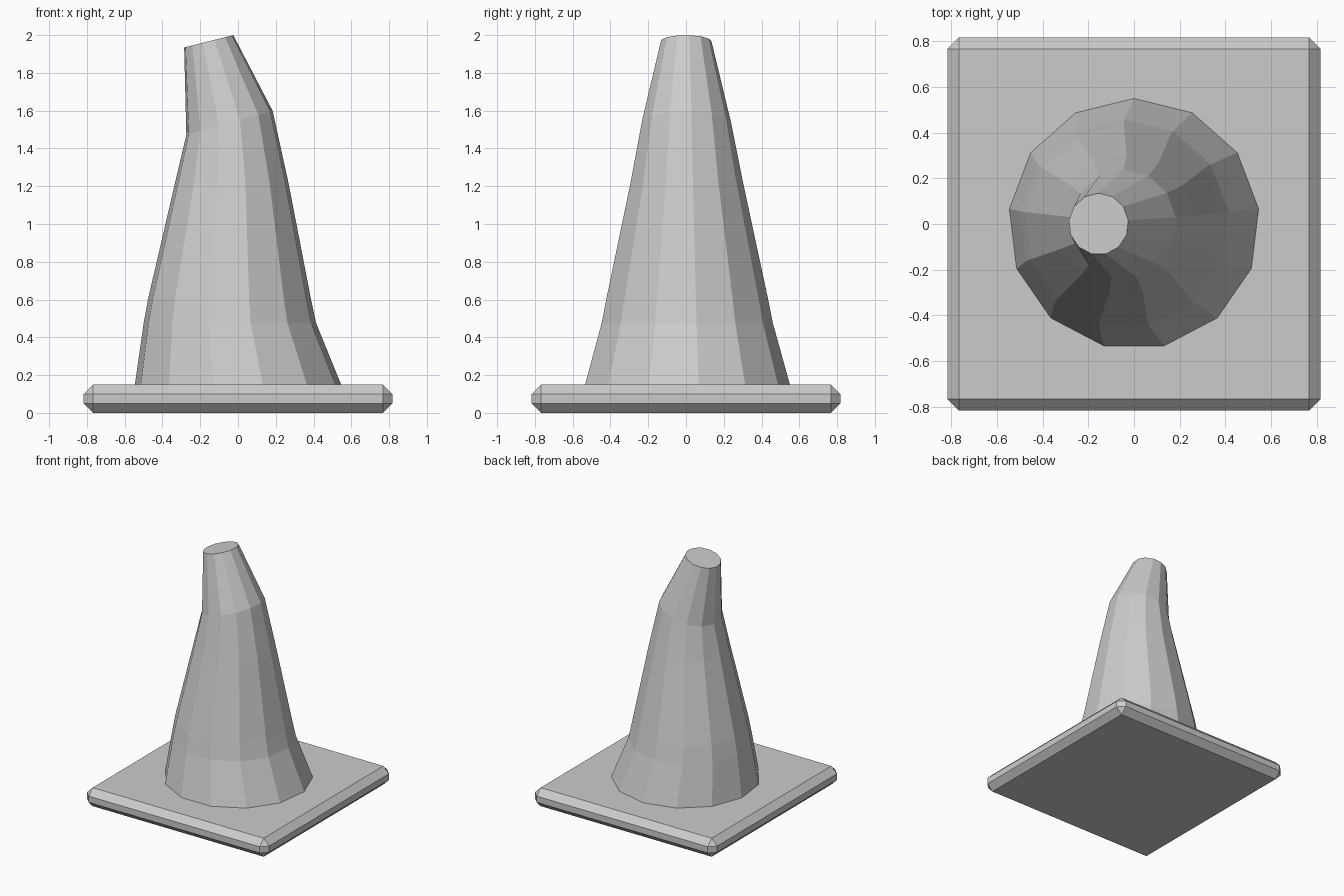
import bpy
import bmesh
from math import cos, sin, pi, radians

cube = bpy.data.objects.get("Cube")
if cube:
    bpy.data.objects.remove(cube, do_unlink=True)

grey = bpy.data.materials.new("light_grey")
grey.use_nodes = True
color = (0.6, 0.6, 0.6, 1)
grey.diffuse_color = color
grey.node_tree.nodes["Principled BSDF"].inputs["Base Color"].default_value = color


def finish(name, bm):
    bmesh.ops.recalc_face_normals(bm, faces=bm.faces)
    mesh = bpy.data.meshes.new(name)
    bm.to_mesh(mesh)
    bm.free()
    mesh.materials.append(grey)
    obj = bpy.data.objects.new(name, mesh)
    bpy.context.collection.objects.link(obj)
    return obj


# Square base with chamfered edges
bm = bmesh.new()
bmesh.ops.create_cube(bm, size=1)
bmesh.ops.scale(bm, vec=(1.635, 1.635, 0.15), verts=bm.verts)
bmesh.ops.translate(bm, vec=(0, 0, 0.075), verts=bm.verts)
bmesh.ops.bevel(bm, geom=bm.edges[:], offset=0.05, segments=1, affect='EDGES')
finish("base_plate", bm)

# Bent cone: rings of (centre x, centre z, radius, tilt in degrees)
SIDES = 13
rings = [
    (0.0, 0.15, 0.55, 0),
    (-0.043, 0.475, 0.46, 0),
    (-0.045, 0.605, 0.434, 0),
    (-0.033, 1.22, 0.302, 0),
    (-0.045, 1.535, 0.239, 15.5),
    (-0.155, 1.967, 0.135, 14),
]
bm = bmesh.new()
loops = []
for cx, cz, r, tilt in rings:
    t = radians(tilt)
    loop = []
    for i in range(SIDES):
        a = pi / 2 + 2 * pi * i / SIDES
        loop.append(bm.verts.new((cx + r * cos(a) * cos(t), r * sin(a),
                                  cz + r * cos(a) * sin(t))))
    loops.append(loop)
for low, high in zip(loops, loops[1:]):
    for i in range(SIDES):
        j = (i + 1) % SIDES
        bm.faces.new((low[i], low[j], high[j], high[i]))
bm.faces.new(loops[0])
bm.faces.new(loops[-1])
finish("bent_cone", bm)
